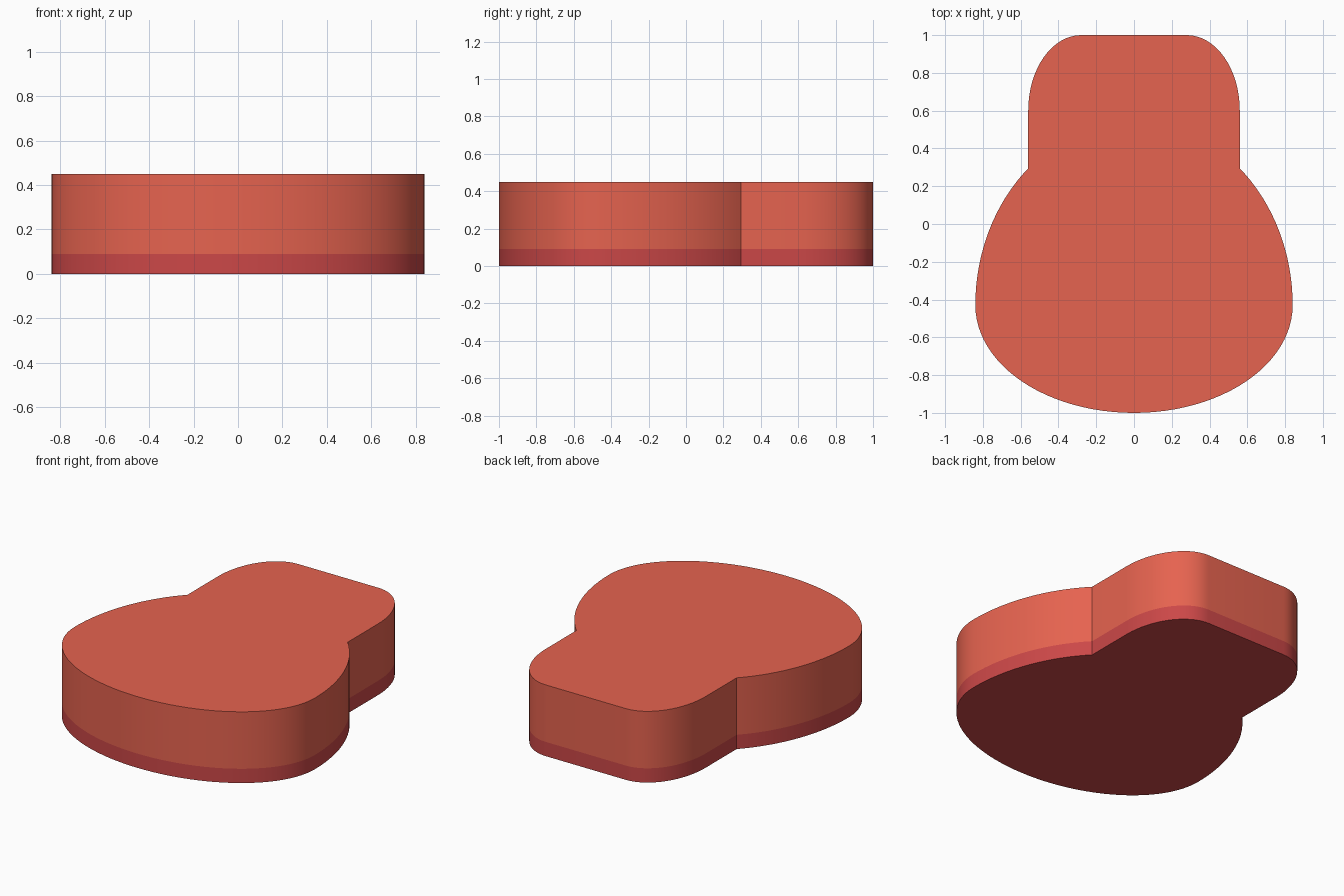
import bpy, bmesh
from math import sin, cos, pi, asin

if "Cube" in bpy.data.objects:
    bpy.data.objects.remove(bpy.data.objects["Cube"])


def arc(cx, cy, a, b, t0, t1, n):
    """Points along an elliptical arc."""
    return [(cx + a * cos(t0 + (t1 - t0) * i / n),
             cy + b * sin(t0 + (t1 - t0) * i / n)) for i in range(n + 1)]


# Right half of the outline: egg-shaped body, then a neck with rounded corners
MID, WIDE, NECK, JOIN = -0.43, 0.84, 0.56, 0.295
half = arc(0, MID, WIDE, 1 + MID, -pi / 2, 0, 24)
b_up = (JOIN - MID) / (1 - (NECK / WIDE) ** 2) ** 0.5
half += arc(0, MID, WIDE, b_up, 0, asin((JOIN - MID) / b_up), 16)[1:]
half += arc(0.28, 0.6, NECK - 0.28, 0.4, 0, pi / 2, 16)
outline = half + [(-x, y) for x, y in reversed(half[1:])]


def slab(name, z0, z1, color):
    """Extrude the outline between two heights."""
    bm = bmesh.new()
    face = bm.faces.new([bm.verts.new((x, y, z0)) for x, y in outline])
    ext = bmesh.ops.extrude_face_region(bm, geom=[face], use_keep_orig=True)
    top = [v for v in ext["geom"] if isinstance(v, bmesh.types.BMVert)]
    bmesh.ops.translate(bm, verts=top, vec=(0, 0, z1 - z0))
    bmesh.ops.recalc_face_normals(bm, faces=bm.faces)
    mesh = bpy.data.meshes.new(name)
    bm.to_mesh(mesh)
    bm.free()
    obj = bpy.data.objects.new(name, mesh)
    bpy.context.collection.objects.link(obj)
    mat = bpy.data.materials.new(name + "_color")
    mat.diffuse_color = color
    mat.use_nodes = True
    mat.node_tree.nodes["Principled BSDF"].inputs["Base Color"].default_value = mat.diffuse_color
    mesh.materials.append(mat)
    bpy.ops.object.select_all(action='DESELECT')
    obj.select_set(True)
    bpy.context.view_layer.objects.active = obj
    bpy.ops.object.shade_smooth_by_angle(angle=pi / 6)


# Darker base band and the main body above it
slab("base_band", 0.0, 0.09, (0.60, 0.064, 0.064, 1))
slab("main_body", 0.09, 0.45, (0.79, 0.125, 0.079, 1))
